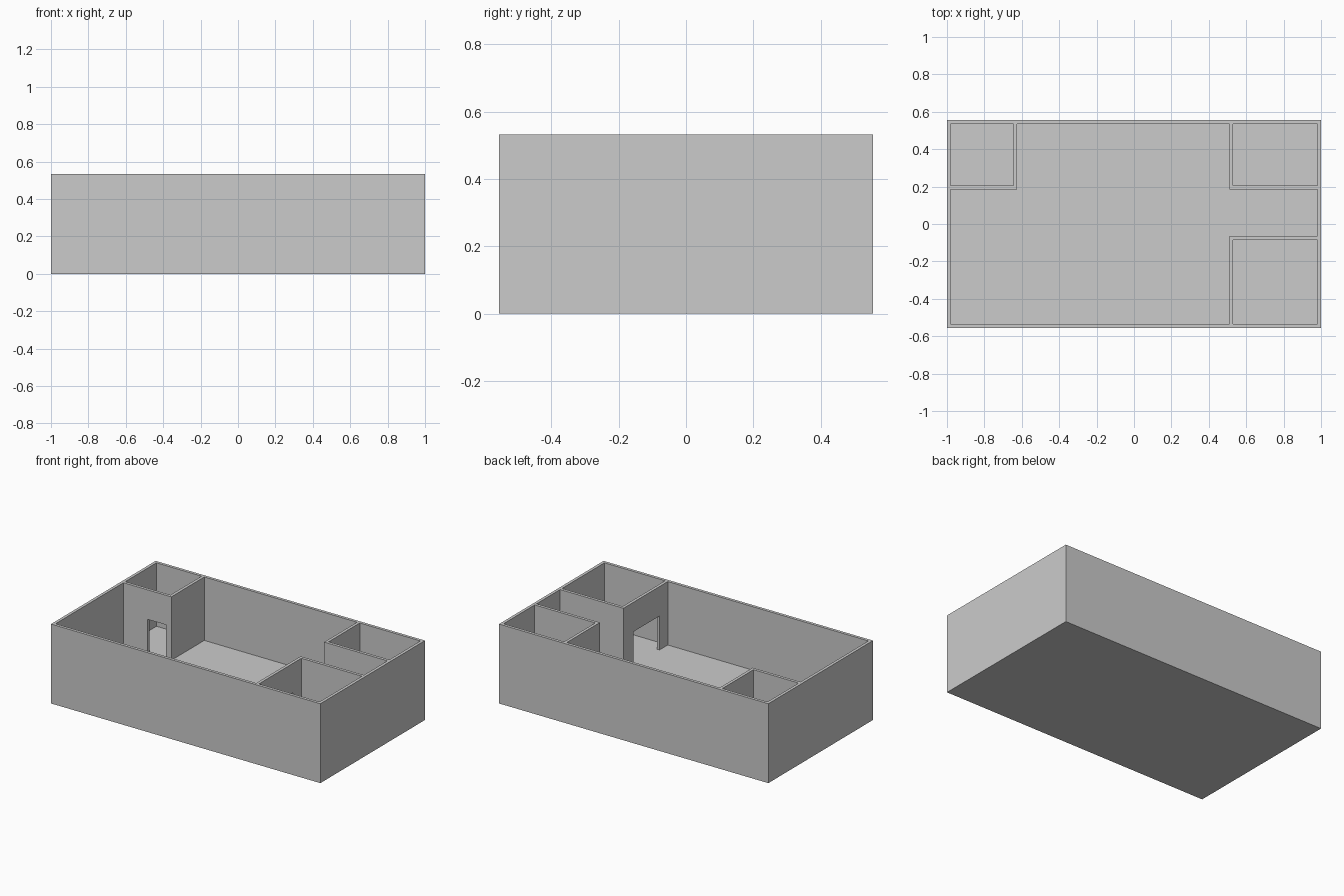
import bpy
import bmesh

if "Cube" in bpy.data.objects:
    bpy.data.objects.remove(bpy.data.objects["Cube"])

W, D, H = 1.0, 0.555, 0.533      # half length, half depth, height
T = 0.02                         # wall thickness
FLOOR, DOOR_TOP, ABOVE = 0.107, 0.335, 0.7


def prism(name, outline, z0, z1):
    """Extrude a counter-clockwise plan outline between two heights."""
    bm = bmesh.new()
    face = bm.faces.new([bm.verts.new((x, y, z0)) for x, y in outline])
    ext = bmesh.ops.extrude_face_region(bm, geom=[face])
    top = [v for v in ext["geom"] if isinstance(v, bmesh.types.BMVert)]
    bmesh.ops.translate(bm, verts=top, vec=(0, 0, z1 - z0))
    bmesh.ops.recalc_face_normals(bm, faces=bm.faces)
    mesh = bpy.data.meshes.new(name)
    bm.to_mesh(mesh)
    bm.free()
    obj = bpy.data.objects.new(name, mesh)
    bpy.context.collection.objects.link(obj)
    return obj


def rect(x0, x1, y0, y1):
    return [(x0, y0), (x1, y0), (x1, y1), (x0, y1)]


# Solid block that the rooms are carved from, leaving floor slab and walls
house = prism("house_walls_and_floor", rect(-W, W, -D, D), 0, H)

# Main hall plan, running around the three corner rooms
xi, yi = W - T, D - T
hall = [(-xi, -yi), (0.51, -yi), (0.51, -0.065), (xi, -0.065), (xi, 0.185),
        (0.51, 0.185), (0.51, yi), (-0.625, yi), (-0.625, 0.185), (-xi, 0.185)]

cutters = [
    prism("hall_space", hall, FLOOR, ABOVE),
    # Corner rooms
    prism("back_left_room", rect(-xi, -0.645, 0.205, yi), FLOOR, ABOVE),
    prism("back_right_room", rect(0.53, xi, 0.205, yi), FLOOR, ABOVE),
    prism("front_right_room", rect(0.53, xi, -yi, -0.085), FLOOR, ABOVE),
    # Doorways
    prism("back_left_door", rect(-0.80, -0.665, 0.16, 0.23), FLOOR, DOOR_TOP),
    prism("back_right_door", rect(0.49, 0.55, 0.30, 0.44), FLOOR, DOOR_TOP),
    prism("front_right_door", rect(0.49, 0.55, -0.448, -0.172), FLOOR, DOOR_TOP),
]

# Carve every space, then discard the cutters
bpy.context.view_layer.objects.active = house
for cutter in cutters:
    cutter.hide_render = True
    mod = house.modifiers.new(cutter.name, 'BOOLEAN')
    mod.operation = 'DIFFERENCE'
    mod.solver = 'EXACT'
    mod.object = cutter
    bpy.ops.object.modifier_apply(modifier=mod.name)
    bpy.data.objects.remove(cutter)
